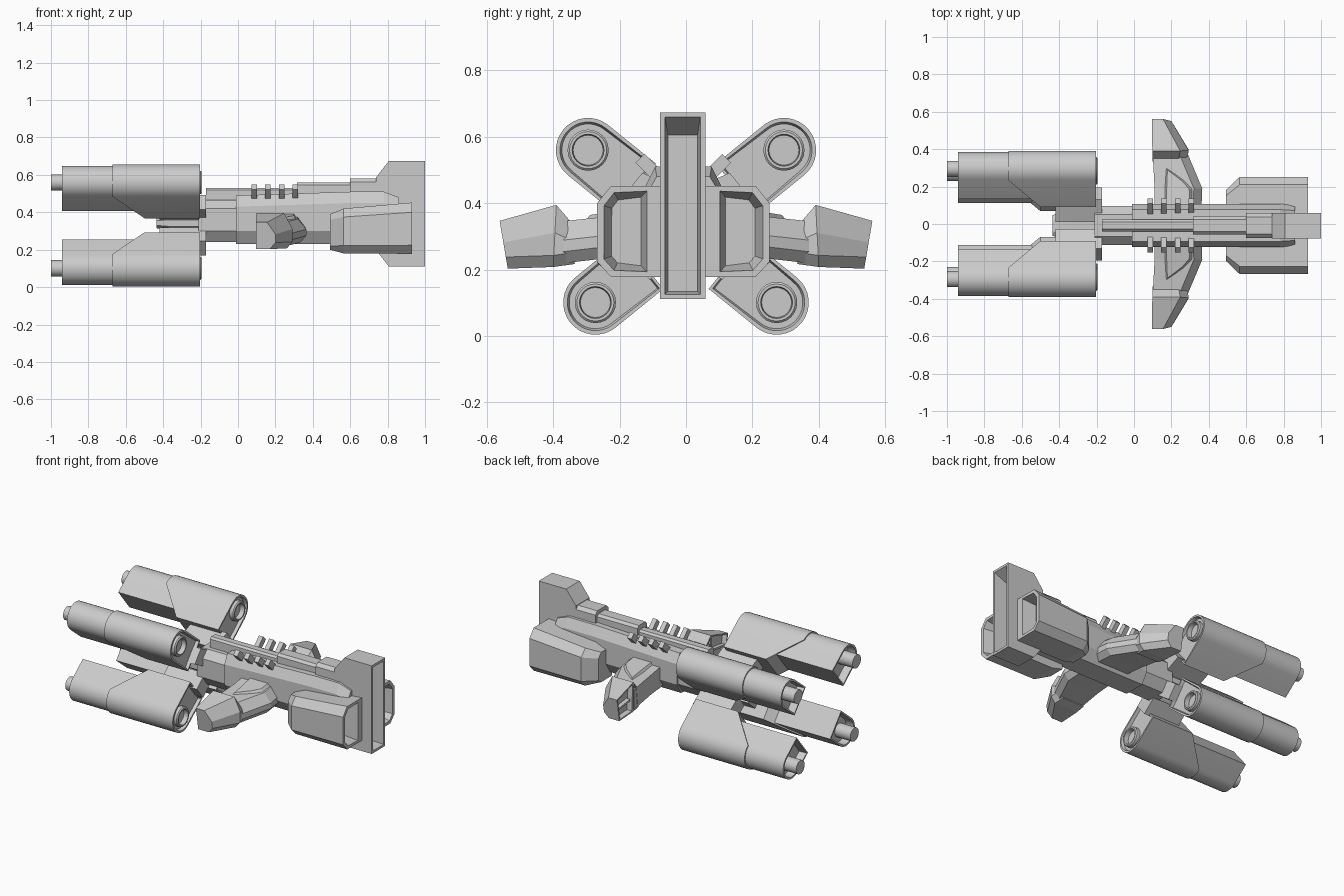
import bpy, bmesh
from math import sin, cos, pi, radians
from mathutils import Vector

if "Cube" in bpy.data.objects:
    bpy.data.objects.remove(bpy.data.objects["Cube"])

Y0 = -0.008  # hull centre line


def finish(name, bm, smooth=False):
    bmesh.ops.recalc_face_normals(bm, faces=bm.faces[:])
    me = bpy.data.meshes.new(name)
    bm.to_mesh(me)
    bm.free()
    ob = bpy.data.objects.new(name, me)
    bpy.context.collection.objects.link(ob)
    if smooth:
        bpy.context.view_layer.objects.active = ob
        ob.select_set(True)
        bpy.ops.object.shade_smooth_by_angle(angle=radians(30))
        ob.select_set(False)
    return ob


def loft(rings):
    """Skin a list of matching point rings, cap both ends; returns bmesh and the two caps."""
    bm = bmesh.new()
    vs = [[bm.verts.new(p) for p in r] for r in rings]
    n = len(rings[0])
    for a, b in zip(vs, vs[1:]):
        for i in range(n):
            j = (i + 1) % n
            bm.faces.new((a[i], a[j], b[j], b[i]))
    c0, c1 = bm.faces.new(vs[0]), bm.faces.new(vs[-1])
    bmesh.ops.recalc_face_normals(bm, faces=bm.faces[:])
    return bm, c0, c1


def recess(bm, face, rim, taper, depth):
    bmesh.ops.inset_individual(bm, faces=[face], thickness=rim, depth=0)
    bmesh.ops.inset_individual(bm, faces=[face], thickness=taper, depth=0)
    bmesh.ops.translate(bm, verts=face.verts[:], vec=-face.normal * depth)


def box(name, x0, x1, hy, z0, z1, ch=0.0):
    """Hull-centred block with chamfered upper edges."""
    pts = [(-hy, z0), (hy, z0), (hy, z1 - ch), (hy - ch, z1), (-hy + ch, z1), (-hy, z1 - ch)]
    if not ch:
        pts = [pts[0], pts[1], pts[2], pts[5]]
    bm, _, _ = loft([[(x, Y0 + y, z) for y, z in pts] for x in (x0, x1)])
    return finish(name, bm)


def hull_ring(x, b, w, t, zs):
    half = [(b, zs[0]), (w, zs[1]), (w, zs[2]), (t, zs[3])]
    return [(x, Y0 + y, z) for y, z in half] + [(x, Y0 - y, z) for y, z in reversed(half)]


# main hull and stepped dorsal ridge
Z = (.23, .30, .43, .49)
bm, _, _ = loft([hull_ring(-.01, .07, .115, .085, Z), hull_ring(.6, .07, .115, .085, (.23, .3, .45, .51)),
                 hull_ring(.78, .07, .115, .085, (.23, .3, .45, .51)),
                 hull_ring(.86, .07, .11, .08, (.24, .3, .43, .48))])
finish("main_hull", bm)
bm, _, _ = loft([hull_ring(-.21, .06, .105, .06, (.24, .30, .42, .465)),
                 hull_ring(0, .06, .105, .06, (.24, .30, .42, .465))])
finish("rear_hull", bm)
box("ridge_rear", -.17, .33, .032, .45, .53, .012)
box("ridge_middle", .315, .62, .048, .45, .56, .015)
box("ridge_front", .6, .78, .066, .45, .582, .02)

# tail spar
bm, _, _ = loft([hull_ring(-.435, .03, .055, .03, (.315, .33, .355, .37)),
                 hull_ring(-.37, .05, .08, .05, (.305, .325, .36, .38)),
                 hull_ring(-.15, .05, .08, .05, (.30, .325, .36, .38))])
finish("tail_spar", bm)

# tall nose frame with slot
prof = [(.737, .20), (.737, .585), (.806, .674), (1, .674), (1, .111), (.806, .111)]
bm, _, _ = loft([[(x, -.01 + s * .068, z) for x, z in prof] for s in (-1, 1)])
slot = max(bm.faces, key=lambda f: f.calc_center_median().x)
recess(bm, slot, .021, .012, .10)
for v in slot.verts:
    if v.co.z > .5:
        v.co.z -= .045
finish("nose_frame", bm)


def pod_ring(s, x, yo, ch, top, zu, zl, bot):
    pts = [(.05, bot), (yo - ch, bot), (yo, zl), (yo, zu), (yo - ch, top), (.05, top)]
    return [(x, Y0 + s * y, z) for y, z in pts]


def arm_ring(s, y, xb, xf, lo, hi, tip=0):
    m = lo + (hi - lo) * .55
    pts = [(xb, lo), (xf - .03, lo), (xf, lo + .035), (xf, m), (xf - .045, hi), (xb, hi)]
    return [(x, s * (y + tip * (z - lo)), z) for x, z in pts]


for s, side in ((1, "left"), (-1, "right")):
    # chamfered side intake
    bm, _, front = loft([pod_ring(s, .492, .19, .03, .39, .36, .22, .20),
                         pod_ring(s, .565, .26, .042, .42, .375, .222, .18),
                         pod_ring(s, .93, .26, .042, .452, .40, .224, .178)])
    # keep a wide inner wall beside the nose frame
    bmesh.ops.inset_individual(bm, faces=[front], thickness=.022)
    for v in front.verts:
        if abs(v.co.y - Y0) < .1:
            v.co.y = Y0 + s * .11
    bmesh.ops.inset_individual(bm, faces=[front], thickness=.025)
    bmesh.ops.translate(bm, verts=front.verts[:], vec=(-.09, 0, 0))
    finish(side + "_intake", bm)

    # wing arm
    bm, _, _ = loft([arm_ring(s, .07, .11, .36, .25, .385), arm_ring(s, .19, .11, .365, .24, .365),
                     arm_ring(s, .38, .10, .285, .218, .345)])
    finish(side + "_wing_arm", bm)
    # raised panel on the arm
    outl = [(.155, .09), (.325, .09), (.32, .19), (.27, .24), (.165, .31)]
    bm, _, top = loft([[(x, s * y, .375 - y * .12) for x, y in outl],
                       [(.22 + (x - .22) * .75, s * (.17 + (y - .17) * .85), .408 - y * .14) for x, y in outl]])
    finish(side + "_arm_panel", bm)

    # wing tip pod, open at the rear
    bm, _, _ = loft([arm_ring(s, .335, .10, .285, .217, .345, .1), arm_ring(s, .40, .098, .292, .208, .395, -.05),
                     arm_ring(s, .537, .095, .20, .203, .347, .17)])
    for f in [f for f in bm.faces if f.normal.x < -.9]:
        recess(bm, f, .012, .006, .03)
    finish(side + "_wing_tip", bm)
    bm, _, _ = loft([[(x, s * y, z) for y, z in ((.42, .285), (.54, .27), (.54, .282), (.42, .297))]
                     for x in (.10, .14)])
    finish(side + "_wing_tip_bar", bm)

    # row of slanted fins
    for i in range(4):
        x = .072 + i * .073
        c, d = Vector((s * .095 + Y0, .50)), Vector((s * .7071, .7071))
        n = Vector((-d.y, d.x))
        q = [c + d * a * .05 + n * b * .019 for a, b in ((-1, -1), (1, -1), (1, 1), (-1, 1))]
        bm, _, _ = loft([[(xx, p.x, p.y) for p in q] for xx in (x, x + .03)])
        finish(f"{side}_fin_{i + 1}", bm)


def capsule(c, a, r, length, segs=16):
    """Half-round outline: arc facing away from a, flat inner end."""
    n = Vector((-a.y, a.x))
    pts = []
    for i in range(segs + 1):
        t = -pi / 2 + pi * i / segs
        pts.append(c - a * cos(t) * r + n * sin(t) * r)
    return pts + [c + a * length + n * r, c + a * length - n * r]


def disc(c, r, x, segs=24):
    return [(x, c.x + r * cos(2 * pi * i / segs), c.y + r * sin(2 * pi * i / segs)) for i in range(segs)]


# four engines
for s, side in ((1, "left"), (-1, "right")):
    for up, lvl in ((1, "upper"), (-1, "lower")):
        c = Vector((s * (.295 if up > 0 else .273), .56 if up > 0 else .101))
        a = Vector((-s * cos(radians(39)), -up * sin(radians(39))))
        name = f"{side}_{lvl}_engine"
        # shell with diagonal rear edge
        p = capsule(c, a, .097, .185)
        bm = bmesh.new()
        f = [bm.verts.new((-.203, q.x, q.y)) for q in p]
        b = [bm.verts.new((-.672 if i < len(p) - 2 else -.50, q.x, q.y)) for i, q in enumerate(p)]
        for i in range(len(p)):
            j = (i + 1) % len(p)
            bm.faces.new((f[i], f[j], b[j], b[i]))
        front = bm.faces.new(f)
        bm.faces.new(b[:-2])
        bm.faces.new((b[-3], b[-2], b[-1], b[0]))
        bmesh.ops.recalc_face_normals(bm, faces=bm.faces[:])
        recess(bm, front, .012, .006, .02)
        finish(name + "_shell", bm, True)
        # rear housing, hollow at the back
        bm, back, _ = loft([[(x, q.x, q.y) for q in capsule(c, a, .089, .135)] for x in (-.94, -.5)])
        recess(bm, back, .012, .004, .05)
        finish(name + "_housing", bm, True)
        # nozzle and intake ring
        bm, _, _ = loft([disc(c, .043, -1), disc(c, .043, -.85)])
        finish(name + "_nozzle", bm, True)
        bm, _, ring = loft([disc(c, .062, -.26), disc(c, .062, -.2), disc(c, .056, -.194)])
        recess(bm, ring, .008, .004, .04)
        finish(name + "_intake_ring", bm, True)
        # strut from engine to hull
        n = Vector((-a.y, a.x))
        e = Vector((Y0 + s * .05, .40 if up > 0 else .28))
        k = c + a * .17
        q = [k + n * .05, k - n * .05, e - n * .05, e + n * .05]
        bm, _, _ = loft([[(x, v.x, v.y) for v in q] for x in (-.42, -.17)])
        finish(name + "_strut", bm)
